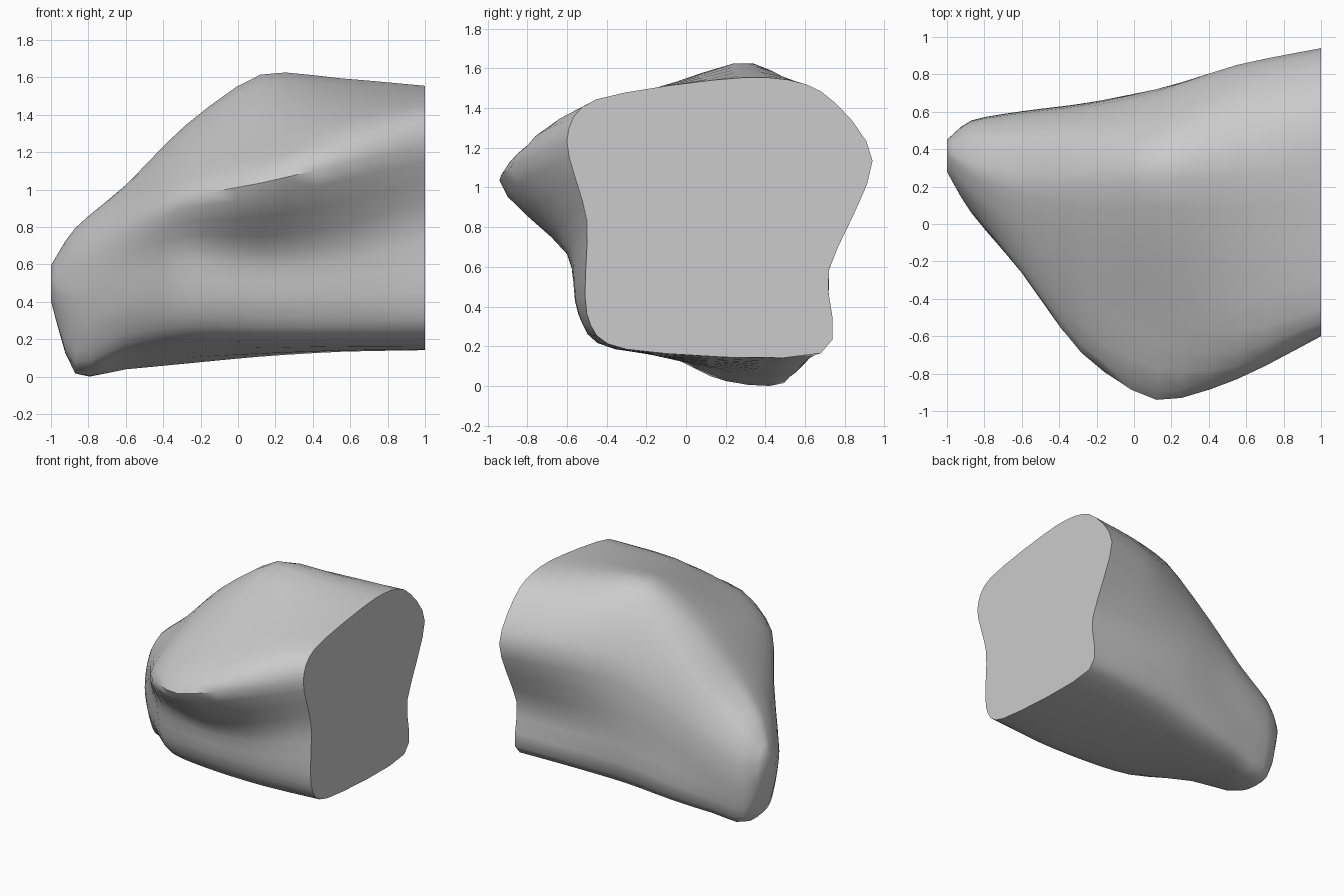
import bpy, bmesh, math
from mathutils import Vector

if "Cube" in bpy.data.objects:
    bpy.data.objects.remove(bpy.data.objects["Cube"])

# Cross-sections of the boulder: x, then (y, z) points running
# bottom front > nose ridge > crest > back > bottom back
sections = [
    (1.0, [(-.30, .20), (-.50, .38), (-.50, .85), (-.60, 1.25), (-.45, 1.46),
           (.30, 1.57), (.68, 1.50), (.94, 1.15), (.72, .60), (.68, .18)]),
    (.55, [(-.35, .20), (-.54, .38), (-.59, .72), (-.83, 1.15), (-.58, 1.38),
           (.25, 1.61), (.62, 1.50), (.85, 1.15), (.72, .60), (.65, .17)]),
    (.12, [(-.35, .20), (-.54, .38), (-.60, .68), (-.94, 1.05), (-.50, 1.30),
           (.24, 1.63), (.52, 1.48), (.71, 1.10), (.70, .60), (.60, .14)]),
    (-.28, [(-.30, .20), (-.50, .38), (-.56, .70), (-.69, .97), (-.35, 1.17),
            (.20, 1.36), (.48, 1.22), (.62, .90), (.64, .50), (.56, .09)]),
    (-.60, [(-.05, .15), (-.22, .35), (-.25, .60), (-.25, .82), (-.05, .96),
            (.22, 1.04), (.46, .94), (.58, .70), (.60, .40), (.52, .06)]),
    (-.87, [(.20, .06), (.10, .25), (.06, .45), (.09, .62), (.16, .74),
            (.30, .81), (.46, .73), (.54, .56), (.55, .32), (.48, .05)]),
    (-1.0, [(.37, .42), (.31, .45), (.28, .50), (.29, .55), (.33, .59),
            (.38, .61), (.42, .59), (.44, .55), (.45, .49), (.43, .43)]),
]


def smooth_points(pts, steps, closed):
    """Catmull-Rom interpolation through a row of points."""
    n = len(pts)
    pick = (lambda i: pts[i % n]) if closed else (lambda i: pts[min(max(i, 0), n - 1)])
    out = []
    for i in range(n if closed else n - 1):
        a, b, c, d = (pick(i + k) for k in (-1, 0, 1, 2))
        m1, m2 = (c - a) * .4, (d - b) * .4
        for s in range(steps):
            t = s / steps
            out.append(b * (2*t**3 - 3*t*t + 1) + m1 * (t**3 - 2*t*t + t)
                       + c * (3*t*t - 2*t**3) + m2 * (t**3 - t*t))
    if not closed:
        out.append(pts[-1].copy())
    return out


# Smooth each ring, then smooth lengthwise between rings
rings = [smooth_points([Vector((x, y, z)) for y, z in p], 4, True) for x, p in sections]
rails = [smooth_points(list(r), 3, False) for r in zip(*rings)]
count, length = len(rails), len(rails[0])

bm = bmesh.new()
grid = [[bm.verts.new(p) for p in rail] for rail in rails]
for i in range(count):
    a, b = grid[i], grid[(i + 1) % count]
    for j in range(length - 1):
        bm.faces.new((a[j], b[j], b[j + 1], a[j + 1]))
# Cut end and narrow tip
bm.faces.new([r[0] for r in grid])
bm.faces.new([r[-1] for r in grid])
bmesh.ops.recalc_face_normals(bm, faces=bm.faces)

# Rest the rock on the ground
low = min(v.co.z for v in bm.verts)
bmesh.ops.translate(bm, verts=bm.verts, vec=(0, 0, -low))

mesh = bpy.data.meshes.new("boulder")
bm.to_mesh(mesh)
bm.free()
rock = bpy.data.objects.new("boulder", mesh)
bpy.context.collection.objects.link(rock)
bpy.context.view_layer.objects.active = rock
rock.select_set(True)
bpy.ops.object.shade_smooth_by_angle(angle=math.radians(50))
